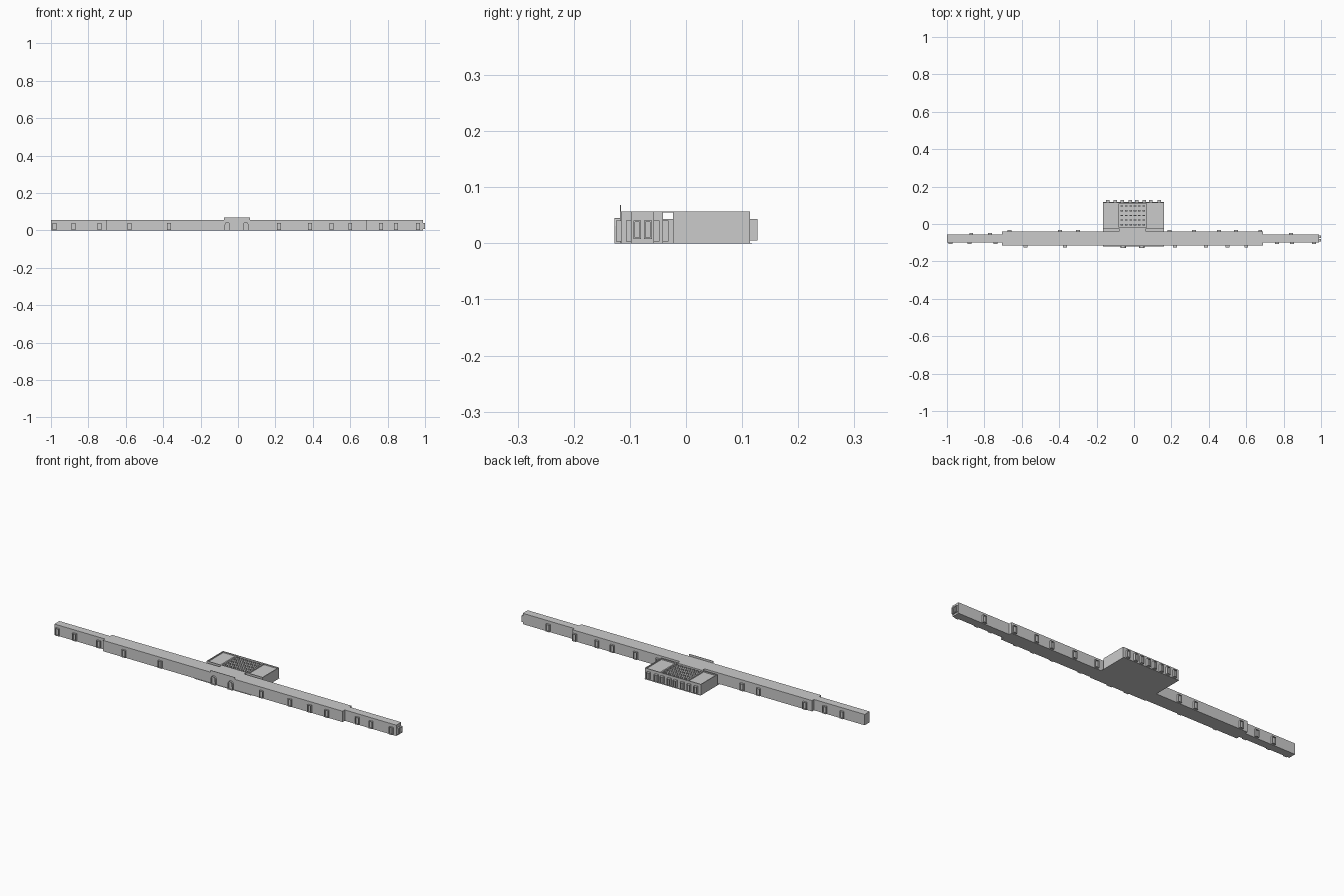
import bpy, bmesh, math

if "Cube" in bpy.data.objects:
    bpy.data.objects.remove(bpy.data.objects["Cube"])

H = 0.057  # roof height


def finish(bm, name):
    bmesh.ops.recalc_face_normals(bm, faces=bm.faces)
    me = bpy.data.meshes.new(name)
    bm.to_mesh(me)
    bm.free()
    ob = bpy.data.objects.new(name, me)
    bpy.context.collection.objects.link(ob)
    return ob


def add_box(bm, x0, x1, y0, y1, z0, z1):
    v = bmesh.ops.create_cube(bm, size=1)["verts"]
    for p in v:
        p.co.x = x1 if p.co.x > 0 else x0
        p.co.y = y1 if p.co.y > 0 else y0
        p.co.z = z1 if p.co.z > 0 else z0
    return v


def box(name, *dims):
    bm = bmesh.new()
    add_box(bm, *dims)
    return finish(bm, name)


def tray(name, x0, x1, y0, y1, rim, depth):
    """Block whose flat roof sits below a raised parapet."""
    bm = bmesh.new()
    add_box(bm, x0, x1, y0, y1, 0, H)
    top = max(bm.faces, key=lambda f: f.calc_center_median().z)
    bmesh.ops.inset_region(bm, faces=[top], thickness=rim)
    down = bmesh.ops.extrude_discrete_faces(bm, faces=[top])["faces"][0]
    for v in down.verts:
        v.co.z -= depth
    return finish(bm, name)


def opening(name, x, y, angle, w=0.021, z0=0.003, z1=0.041, depth=0.012, arch=False):
    """Projecting window surround with a recessed pane, facing -y at angle 0."""
    h = w / 2
    pts = [(-h, z0), (h, z0)]
    if arch:
        pts += [(h * math.cos(a), z1 - h + h * math.sin(a))
                for a in [math.pi * i / 6 for i in range(7)]]
    else:
        pts += [(h, z1), (-h, z1)]
    bm = bmesh.new()
    face = bm.faces.new([bm.verts.new((px, 0.002, pz)) for px, pz in pts])
    front = bmesh.ops.extrude_discrete_faces(bm, faces=[face])["faces"][0]
    for v in front.verts:
        v.co.y = -depth
    bmesh.ops.inset_region(bm, faces=[front], thickness=0.004)
    pane = bmesh.ops.extrude_discrete_faces(bm, faces=[front])["faces"][0]
    for v in pane.verts:
        v.co.y += 0.006
    ob = finish(bm, name)
    ob.location = (x, y, 0)
    ob.rotation_euler.z = angle
    return ob


# Long front range: thick middle bar with slimmer ends
box("main_range", -0.705, 0.69, -0.116, -0.041, 0, H)
box("left_end_range", -1.0, -0.705, -0.098, -0.057, 0, H)
box("right_end_range", 0.69, 0.99, -0.098, -0.057, 0, H)

# Ground slab under the central part
box("ground_slab", -0.167, 0.16, -0.121, 0.118, 0, 0.001)

# Raised facade panel over the entrance
box("entrance_facade", -0.076, 0.064, -0.118, -0.116, 0, 0.068)

# Link from the range to the rear block
box("link_passage", -0.08, 0.064, -0.041, -0.022, 0, 0.043)
box("link_roof", -0.08, 0.064, -0.042, -0.022, H - 0.002, H)

# Rear block: two side halls and a central hall, all with parapets
tray("rear_left_hall", -0.167, -0.085, -0.023, 0.114, 0.006, 0.006)
tray("rear_right_hall", 0.07, 0.16, -0.023, 0.114, 0.006, 0.006)
tray("rear_central_hall", -0.085, 0.07, -0.023, 0.114, 0.005, 0.01)

# Rows of small rooflights over the central hall
bm = bmesh.new()
for i in range(6):
    for j in range(5):
        x, y = -0.065 + i * 0.0235, -0.004 + j * 0.025
        add_box(bm, x - 0.007, x + 0.007, y - 0.003, y + 0.003, H - 0.011, H - 0.001)
finish(bm, "rooflights")

# Windows along the front and back of the long range
front_x = [-0.98, -0.88, -0.74, -0.58, -0.37, 0.22, 0.385, 0.5, 0.6, 0.765, 0.845, 0.962]
back_x = [-0.87, -0.77, -0.665, -0.395, -0.3, 0.19, 0.32, 0.455, 0.545, 0.675, 0.84]
for x in front_x:
    slim = x < -0.705 or x > 0.69
    opening("front_window", x, -0.098 if slim else -0.116, 0, depth=0.009)
for x in back_x:
    slim = x < -0.705 or x > 0.69
    opening("back_window", x, -0.057 if slim else -0.041, math.pi, depth=0.01)

# End windows on the right gable
for y in (-0.087, -0.068):
    opening("end_window", 0.99, y, math.pi / 2, w=0.014, z0=0.008, depth=0.01)

# Arched entrance doors
for x in (-0.057, 0.042):
    opening("entrance_door", x, -0.118, 0, w=0.028, z0=0.0, z1=0.045, depth=0.009, arch=True)

# Rear block windows
for x in (-0.14, -0.1, -0.062, -0.02, 0.015, 0.055, 0.09, 0.135):
    opening("rear_window", x, 0.114, math.pi, w=0.018, z0=0.005, z1=0.043, depth=0.013)
